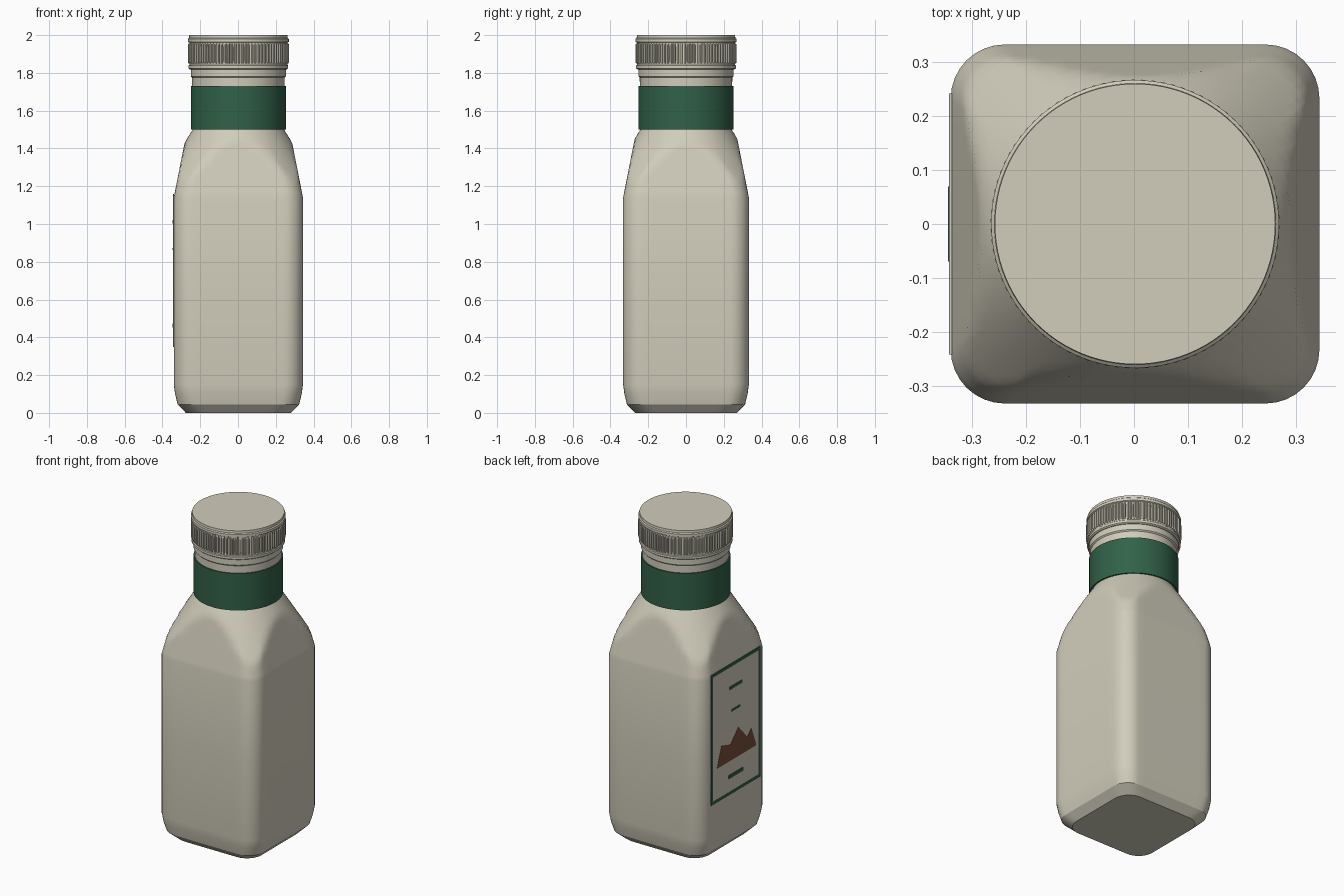
import bpy, math

old = bpy.data.objects.get("Cube")
if old:
    bpy.data.objects.remove(old, do_unlink=True)

CX = 0.002  # bottle axis


def material(name, rgb):
    m = bpy.data.materials.new(name)
    m.use_nodes = True
    m.diffuse_color = (*rgb, 1)
    b = m.node_tree.nodes["Principled BSDF"]
    b.inputs["Base Color"].default_value = (*rgb, 1)
    b.inputs["Roughness"].default_value = 0.6
    return m


CREAM = material("cream", (0.64, 0.61, 0.50))
PAPER = material("label paper", (0.66, 0.62, 0.54))
GREEN = material("dark green", (0.031, 0.12, 0.065))
BROWN = material("mountain brown", (0.19, 0.075, 0.04))


def make(name, verts, faces, mat, smooth=None):
    me = bpy.data.meshes.new(name)
    me.from_pydata(verts, [], faces)
    me.materials.append(mat)
    ob = bpy.data.objects.new(name, me)
    bpy.context.collection.objects.link(ob)
    if smooth:
        bpy.ops.object.select_all(action='DESELECT')
        ob.select_set(True)
        bpy.context.view_layer.objects.active = ob
        bpy.ops.object.shade_smooth_by_angle(angle=math.radians(smooth))
    return ob


def skin(name, rings, mat, smooth=30):
    """Bridge equal-sized counter-clockwise rings, bottom to top, and cap both ends."""
    n = len(rings[0])
    verts = [p for r in rings for p in r]
    faces = [(k * n + i, k * n + (i + 1) % n, (k + 1) * n + (i + 1) % n, (k + 1) * n + i)
             for k in range(len(rings) - 1) for i in range(n)]
    faces.append(tuple(reversed(range(n))))
    faces.append(tuple(range(len(verts) - n, len(verts))))
    return make(name, verts, faces, mat, smooth)


def lathe(name, profile, mat, n=96):
    rings = [[(CX + r * math.cos(2 * math.pi * i / n), r * math.sin(2 * math.pi * i / n), z)
              for i in range(n)] for r, z in profile]
    return skin(name, rings, mat)


# --- body: rounded square prism, trimmed by a cone at the shoulder ---
def rounded_rect(a, b, r, seg=8, side=10):
    pts = []
    for k, (sx, sy) in enumerate([(1, 1), (-1, 1), (-1, -1), (1, -1)]):
        for i in range(seg + 1):
            t = math.pi / 2 * (k + i / seg)
            pts.append((sx * (a - r) + r * math.cos(t), sy * (b - r) + r * math.sin(t)))
    out = []
    for i, p in enumerate(pts):
        out.append(p)
        if i % (seg + 1) == seg:  # subdivide the straight side after each corner
            q = pts[(i + 1) % len(pts)]
            out += [(p[0] + (q[0] - p[0]) * j / side, p[1] + (q[1] - p[1]) * j / side)
                    for j in range(1, side)]
    return out


def body_ring(half, z):
    cone = 0.248 + 0.63 * (1.49 - z)
    ring = []
    for x, y in rounded_rect(half, half - 0.009, 0.10):
        s = min(1, cone / math.hypot(x, y))
        ring.append((CX + x * s, y * s, z))
    return ring


levels = [(0.278, 0), (0.322, 0.045), (0.335, 0.10), (0.342, 0.15), (0.342, 0.65), (0.342, 1.14)]
STEPS = 14
for i in range(1, STEPS + 1):
    z = 1.14 + 0.36 * i / STEPS
    levels.append((0.342 - 0.197 * (z - 1.14), z))
skin("bottle_body", [body_ring(h, z) for h, z in levels], CREAM, 28)

# --- neck and green band ---
lathe("neck", [(0.243, 1.48), (0.245, 1.775), (0.252, 1.782), (0.252, 1.83)], CREAM)
lathe("neck_band", [(0.252, 1.50), (0.252, 1.73)], GREEN)

# --- cap: lower lip, ribbed grip, top disc ---
lathe("cap_lip", [(0.256, 1.818), (0.264, 1.824), (0.264, 1.838), (0.260, 1.842),
                  (0.260, 1.86)], CREAM)
RIBS = 90


def rib_ring(z, high, low):
    ring = []
    for i in range(RIBS):
        for f, r in ((0, low), (0.35, low), (0.5, high), (0.85, high)):
            t = 2 * math.pi * (i + f) / RIBS
            ring.append((CX + r * math.cos(t), r * math.sin(t), z))
    return ring


skin("cap_grip", [rib_ring(1.850, 0.264, 0.259), rib_ring(1.856, 0.268, 0.259),
                  rib_ring(1.950, 0.268, 0.259), rib_ring(1.956, 0.264, 0.259)], CREAM)
lathe("cap_top", [(0.260, 1.94), (0.260, 1.960), (0.267, 1.964), (0.267, 1.980),
                  (0.261, 1.985), (0.260, 2.0)], CREAM)


# --- label on the -x side: thin plates ---
def plate(name, yz, x_out, mat, x_in=-0.338):
    """Extrude a (y, z) outline, counter-clockwise as seen from -x."""
    n = len(yz)
    verts = [(x_out, y, z) for y, z in yz] + [(x_in, y, z) for y, z in yz]
    faces = [tuple(range(n)), tuple(reversed(range(n, 2 * n)))]
    faces += [(i, i + n, (i + 1) % n + n, (i + 1) % n) for i in range(n)]
    return make(name, verts, faces, mat)


def rect(y0, y1, z0, z1):
    return [(y1, z0), (y0, z0), (y0, z1), (y1, z1)]


Y, Z0, Z1, W = 0.242, 0.35, 1.16, 0.018
plate("label_panel", rect(-Y, Y, Z0, Z1), -0.342, PAPER)
for name, r in (("bottom", (-Y, Y, Z0, Z0 + W)), ("top", (-Y, Y, Z1 - W, Z1)),
                ("front", (-Y, -Y + W, Z0 + W, Z1 - W)), ("back", (Y - W, Y, Z0 + W, Z1 - W))):
    plate("label_border_" + name, rect(*r), -0.3435, GREEN)

plate("label_mountains", [(0.185, 0.56), (-0.20, 0.56), (-0.195, 0.58), (-0.153, 0.686),
                          (-0.114, 0.645), (-0.026, 0.74), (0.052, 0.66), (0.141, 0.686)],
      -0.3435, BROWN)

# plain bars marking the printed lines
for name, w, h, z in (("upper", 0.06, 0.009, 1.012), ("middle", 0.04, 0.006, 0.868),
                      ("lower", 0.07, 0.011, 0.463)):
    plate("label_bar_" + name, rect(-w, w, z - h, z + h), -0.3455, GREEN)
